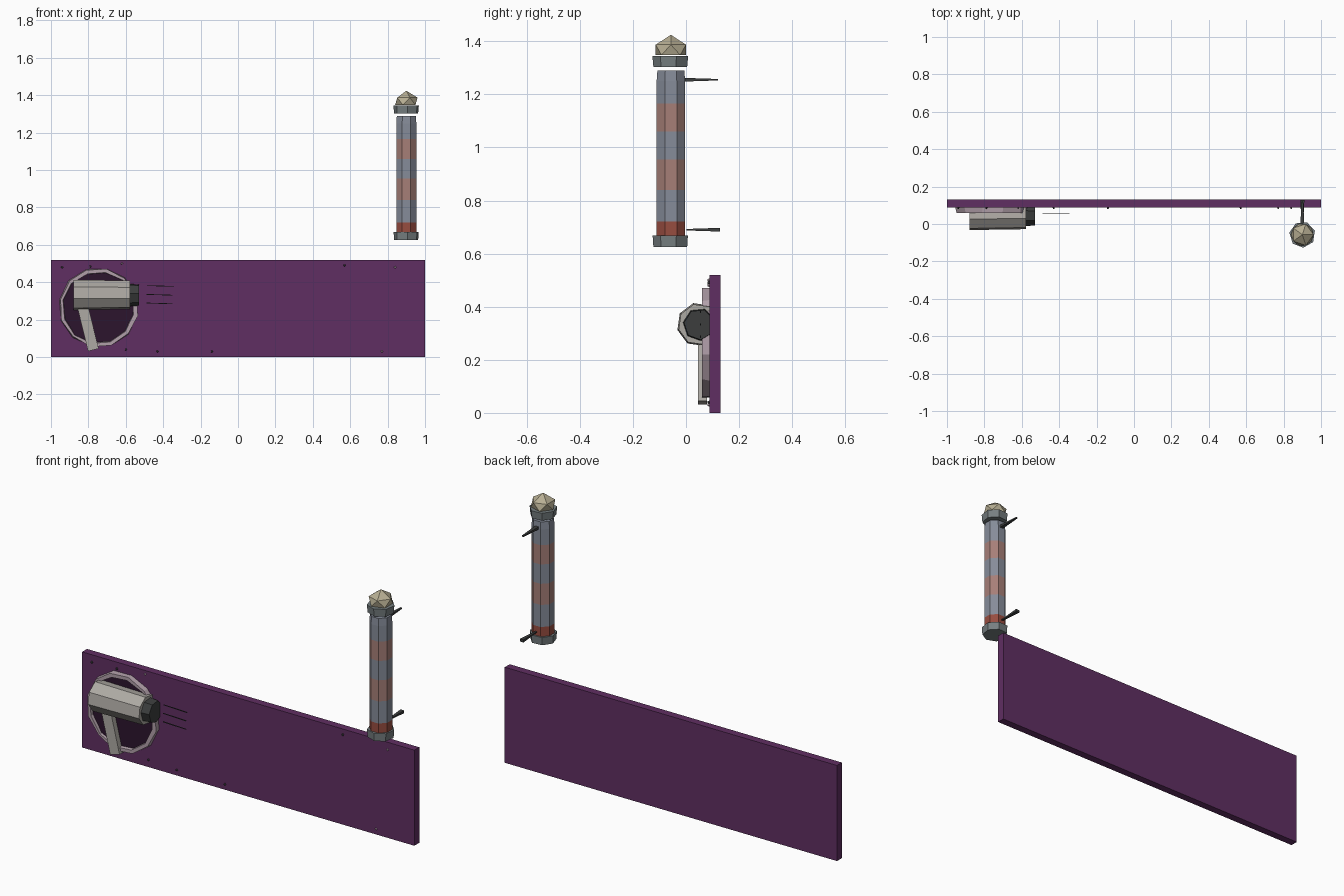
import bpy, bmesh, math, random
from mathutils import Matrix, Vector

if "Cube" in bpy.data.objects:
    bpy.data.objects.remove(bpy.data.objects["Cube"])

random.seed(4)


def mat(name, rgb):
    m = bpy.data.materials.new(name)
    m.diffuse_color = [(c / 255) ** 2.2 for c in rgb] + [1]
    m.use_nodes = True
    m.node_tree.nodes["Principled BSDF"].inputs["Base Color"].default_value = m.diffuse_color
    return m


PURPLE = mat("purple", (96, 50, 98))
DARK = mat("dark_purple", (48, 27, 49))
PINK = mat("pale_pink", (176, 158, 168))
SHELL = mat("warm_grey", (172, 168, 162))
BLACK = mat("charcoal", (62, 64, 64))
CAP = mat("slate", (118, 126, 128))
CREAM = mat("cream", (182, 173, 146))
GREY = mat("glass_grey", (133, 139, 152))
RED = mat("stripe_red", (165, 126, 119))
DEEP = mat("deep_red", (150, 78, 66))


def finish(name, bm, *mats):
    bmesh.ops.recalc_face_normals(bm, faces=bm.faces)
    me = bpy.data.meshes.new(name)
    bm.to_mesh(me)
    bm.free()
    for m in mats:
        me.materials.append(m)
    ob = bpy.data.objects.new(name, me)
    bpy.context.collection.objects.link(ob)
    return ob


def loft(name, rings, sides, axis, center, mats, turn=0.0, picks=None, closed=False):
    """Rings of (position along axis, radius) skinned into a faceted solid."""
    rot = {"x": Matrix.Rotation(math.pi / 2, 3, "Y"),
           "y": Matrix.Rotation(-math.pi / 2, 3, "X"),
           "z": Matrix.Identity(3)}[axis]
    bm = bmesh.new()
    loops = [[bm.verts.new(Vector(center) + rot @ Vector((
        r * math.cos(turn + i * math.tau / sides),
        r * math.sin(turn + i * math.tau / sides), h))) for i in range(sides)]
        for h, r in rings]
    pairs = list(zip(loops, loops[1:]))
    if closed:
        pairs.append((loops[-1], loops[0]))
    for k, (a, b) in enumerate(pairs):
        for i in range(sides):
            j = (i + 1) % sides
            f = bm.faces.new((a[i], a[j], b[j], b[i]))
            f.material_index = picks[k] if picks else 0
    if not closed:
        bm.faces.new(loops[0])
        f = bm.faces.new(loops[-1])
        f.material_index = 0
    return finish(name, bm, *mats)


def block(name, center, size, m, tilt=0.0, taper=None):
    bm = bmesh.new()
    bmesh.ops.create_cube(bm, size=1)
    for v in bm.verts:
        v.co = Vector(a * b for a, b in zip(v.co, size))
        if taper:  # squeeze one end of a bar that runs along y
            k = taper[0] if v.co.y < 0 else taper[1]
            v.co.x *= k
            v.co.z *= k
    bmesh.ops.transform(bm, verts=bm.verts,
                        matrix=Matrix.Translation(center) @ Matrix.Rotation(tilt, 4, "Y"))
    return finish(name, bm, m)


# Sign board
block("sign_board", (0, 0.109, 0.26), (2, 0.042, 0.52), PURPLE)

# Round emblem: dark disc with a pale faceted rim
EMBLEM = (-0.745, 0, 0.265)
loft("emblem_disc", [(0.075, 0.195), (0.095, 0.195)], 12, "y", EMBLEM, [DARK], 0.2)
rim = loft("emblem_rim", [(0.092, 0.213), (0.06, 0.211), (0.06, 0.193), (0.092, 0.190)],
           12, "y", EMBLEM, [PINK], 0.2, closed=True)
for v in rim.data.vertices:
    v.co.x += random.uniform(-0.004, 0.004)
    v.co.z += random.uniform(-0.004, 0.004)

# Hair dryer
loft("dryer_barrel", [(-0.88, 0.083), (-0.577, 0.078)], 8, "x", (0, 0.048, 0.333), [SHELL], 0.25)
loft("dryer_nozzle", [(-0.58, 0.062), (-0.53, 0.058)], 7, "x", (0, 0.05, 0.333), [BLACK], 0.1)
block("dryer_handle", (-0.802, 0.063, 0.155), (0.058, 0.034, 0.24), SHELL, tilt=-0.24)

# Air streaks
for z, x in ((0.38, -0.415), (0.333, -0.42), (0.287, -0.42)):
    block("air_streak", (x, 0.055, z), (0.14, 0.003, 0.004), BLACK, tilt=0.03)

# Board tacks
for x, z, m in ((-0.94, 0.48, BLACK), (-0.79, 0.485, BLACK), (-0.62, 0.5, PINK),
                (0.57, 0.49, BLACK), (0.84, 0.48, PINK), (0.77, 0.03, PINK),
                (-0.6, 0.04, BLACK), (-0.43, 0.03, BLACK), (-0.14, 0.03, BLACK)):
    loft("board_tack", [(0.081, 0.004), (0.09, 0.007)], 5, "y", (x, 0, z), [m])

# Striped pole column
PX, PY = 0.9, -0.057
bands = [0.665, 0.72, 0.84, 0.955, 1.06, 1.165, 1.25, 1.29]
rings = [(z, 0.058) for z in bands]
rings[-1] = (1.29, 0.055)
loft("pole_column", rings, 8, "z", (PX, PY, 0), [GREY, RED, DEEP], math.pi / 8,
     picks=[2, 0, 1, 0, 1, 0, 0])

# Pole collars and finial
loft("bottom_collar", [(0.625, 0.066), (0.668, 0.069)], 7, "z", (PX, PY, 0), [CAP], 0.3)
loft("top_collar", [(1.303, 0.066), (1.345, 0.070)], 7, "z", (PX, PY, 0), [CAP], 0.3)
bm = bmesh.new()
bmesh.ops.create_icosphere(bm, subdivisions=1, radius=0.067,
                           matrix=Matrix.Translation((PX, PY, 1.357)))
for v in bm.verts:
    v.co.z = max(v.co.z, 1.348)
finish("finial", bm, CREAM)

# Wall brackets
block("upper_bracket", (PX, 0.055, 1.255), (0.022, 0.13, 0.014), BLACK, taper=(1, 0.4))
block("lower_bracket", (PX, 0.065, 0.69), (0.022, 0.126, 0.014), BLACK, taper=(0.4, 1))
